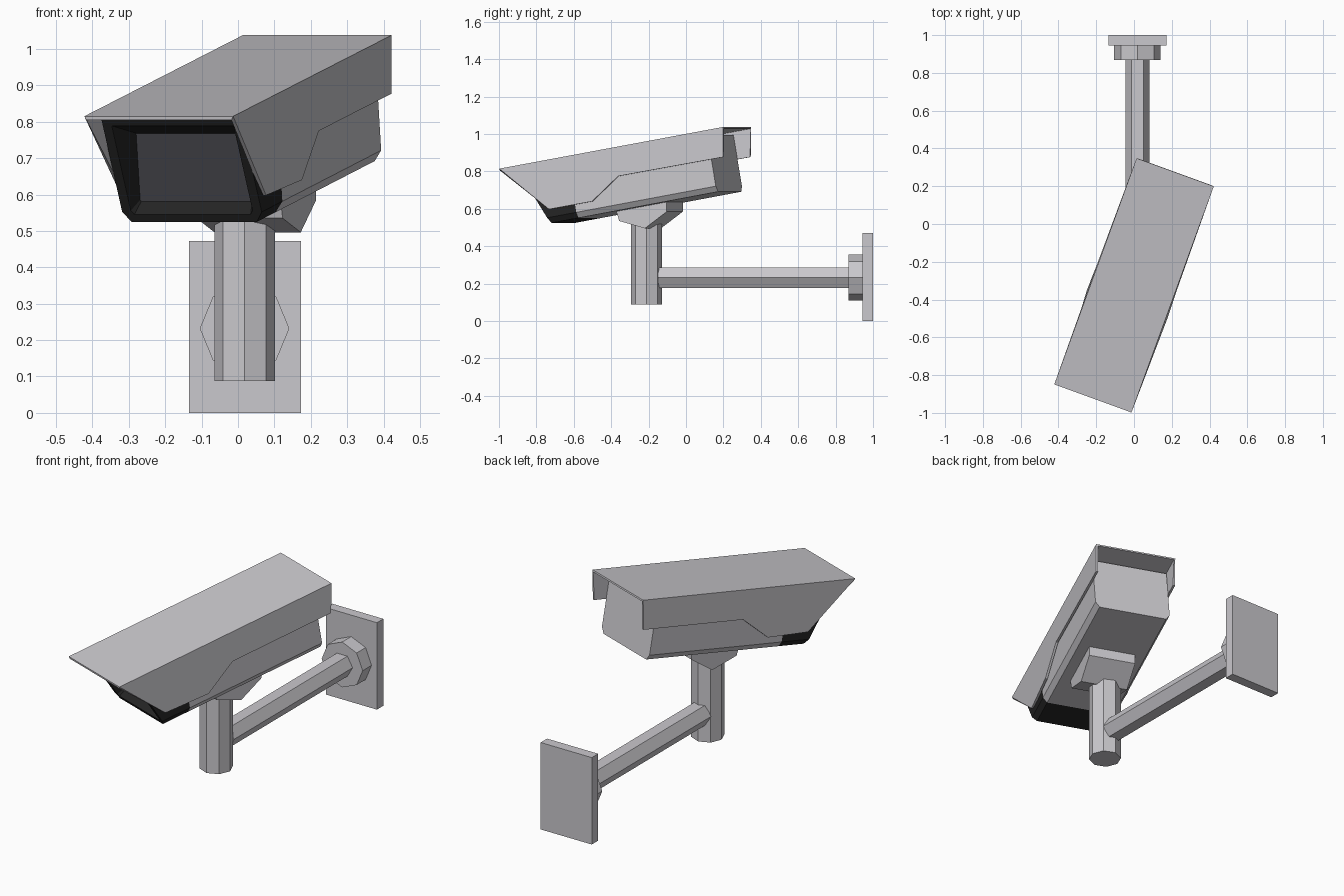
import bpy, bmesh, math
from mathutils import Matrix

if "Cube" in bpy.data.objects:
    bpy.data.objects.remove(bpy.data.objects["Cube"])

def material(name, rgb):
    m = bpy.data.materials.new(name)
    m.diffuse_color = (*rgb, 1)
    m.use_nodes = True
    m.node_tree.nodes["Principled BSDF"].inputs["Base Color"].default_value = m.diffuse_color
    return m

GREY = material("light grey metal", (0.59, 0.58, 0.61))
BLACK = material("black bezel", (0.018, 0.018, 0.018))
GLASS = material("dark glass", (0.05, 0.049, 0.058))

# The camera head is yawed on its post; the housing is also pitched down
HEAD = Matrix.Translation((0, -0.325, 0)) @ Matrix.Rotation(math.radians(-20), 4, 'Z')
HOUSING = HEAD @ Matrix.Rotation(math.radians(10), 4, 'X')

def finish(name, bm, mats, matrix=Matrix()):
    bmesh.ops.recalc_face_normals(bm, faces=bm.faces)
    me = bpy.data.meshes.new(name)
    bm.to_mesh(me)
    bm.free()
    for m in mats:
        me.materials.append(m)
    ob = bpy.data.objects.new(name, me)
    bpy.context.collection.objects.link(ob)
    ob.matrix_world = matrix
    return ob

def loft(name, loops, mats=(GREY,), matrix=Matrix(), end_material=0):
    """Skin a list of equal loops and cap both ends."""
    bm = bmesh.new()
    rings = [[bm.verts.new(p) for p in loop] for loop in loops]
    n = len(rings[0])
    for a, b in zip(rings, rings[1:]):
        for i in range(n):
            j = (i + 1) % n
            bm.faces.new((a[i], a[j], b[j], b[i]))
    bm.faces.new(rings[0])
    bm.faces.new(rings[-1]).material_index = end_material
    return finish(name, bm, mats, matrix)

def polygon(n, r):
    return [(r * math.cos(2 * math.pi * k / n), r * math.sin(2 * math.pi * k / n)) for k in range(n)]

def along_y(n, r, y, cx=0.018, cz=0.232):
    return [(cx + a, y, cz + b) for a, b in polygon(n, r)]

# Wall plate, flange, arm and post
X0, X1, Z1 = -0.134, 0.173, 0.472
loft("wall_plate", [[(X0, y, 0), (X1, y, 0), (X1, y, Z1), (X0, y, Z1)] for y in (0.945, 1.0)])
loft("arm_flange", [along_y(8, 0.123, y) for y in (0.868, 0.947)])
loft("arm", [along_y(6, 0.063, y) for y in (-0.15, 0.88)])
loft("post", [[(0.018 + a, -0.212 + b, z) for a, b in polygon(8, 0.083)] for z in (0.088, 0.525)])

# Swivel mount under the housing
mount = [(-0.005, 0.62), (-0.005, 0.587), (0.012, 0.535), (0.158, 0.496), (0.282, 0.585), (0.282, 0.66)]
loft("swivel_mount", [[(x, y, z) for y, z in mount] for x in (-0.126, 0.126)], matrix=HEAD)

# Housing section: flat box with chamfered lower corners
def section(w, bottom, top, chamfer, y):
    half = [(w, top), (w, bottom + chamfer), (w - chamfer * 0.7, bottom)]
    pts = half + [(-x, z) for x, z in reversed(half)]
    return [(x, y(z), z) for x, z in pts]

def slanted(z):
    return -0.2555 - 0.43 * (z - 0.578)

body = (0.204, 0.578, 0.887, 0.03)
loft("housing", [section(*body, lambda z: -0.10), section(*body, lambda z: 0.706)], matrix=HOUSING)

# Black front bezel with slanted lip and recessed glass
loft("front_bezel", [
    section(*body, lambda z: -0.10),
    section(*body, slanted),
    section(0.178, 0.600, 0.868, 0.012, slanted),
    section(0.165, 0.630, 0.820, 0.004, lambda z: -0.226),
], mats=(BLACK, GLASS), matrix=HOUSING, end_material=1)

# Sun hood: thin shell with stepped lower edge on both sides
side = [(0.2175, -0.637, 0.815), (0.212, -0.357, 0.598), (0.226, -0.107, 0.640),
        (0.222, 0.040, 0.775), (0.2175, 0.635, 0.877), (0.2175, 0.637, 1.038)]
bm = bmesh.new()
right = [bm.verts.new(p) for p in side]
left = [bm.verts.new((-x, y, z)) for x, y, z in side]
bm.faces.new(right)
bm.faces.new(left[::-1])
bm.faces.new((right[0], right[5], left[5], left[0]))
# force the normals outward so the thickness goes inside
hood = finish("sun_hood", bm, (GREY,), HEAD)
if max(hood.data.polygons, key=lambda p: abs(p.normal.z)).normal.z < 0:
    hood.data.flip_normals()
shell = hood.modifiers.new("thickness", 'SOLIDIFY')
shell.thickness = 0.012
shell.offset = -1
